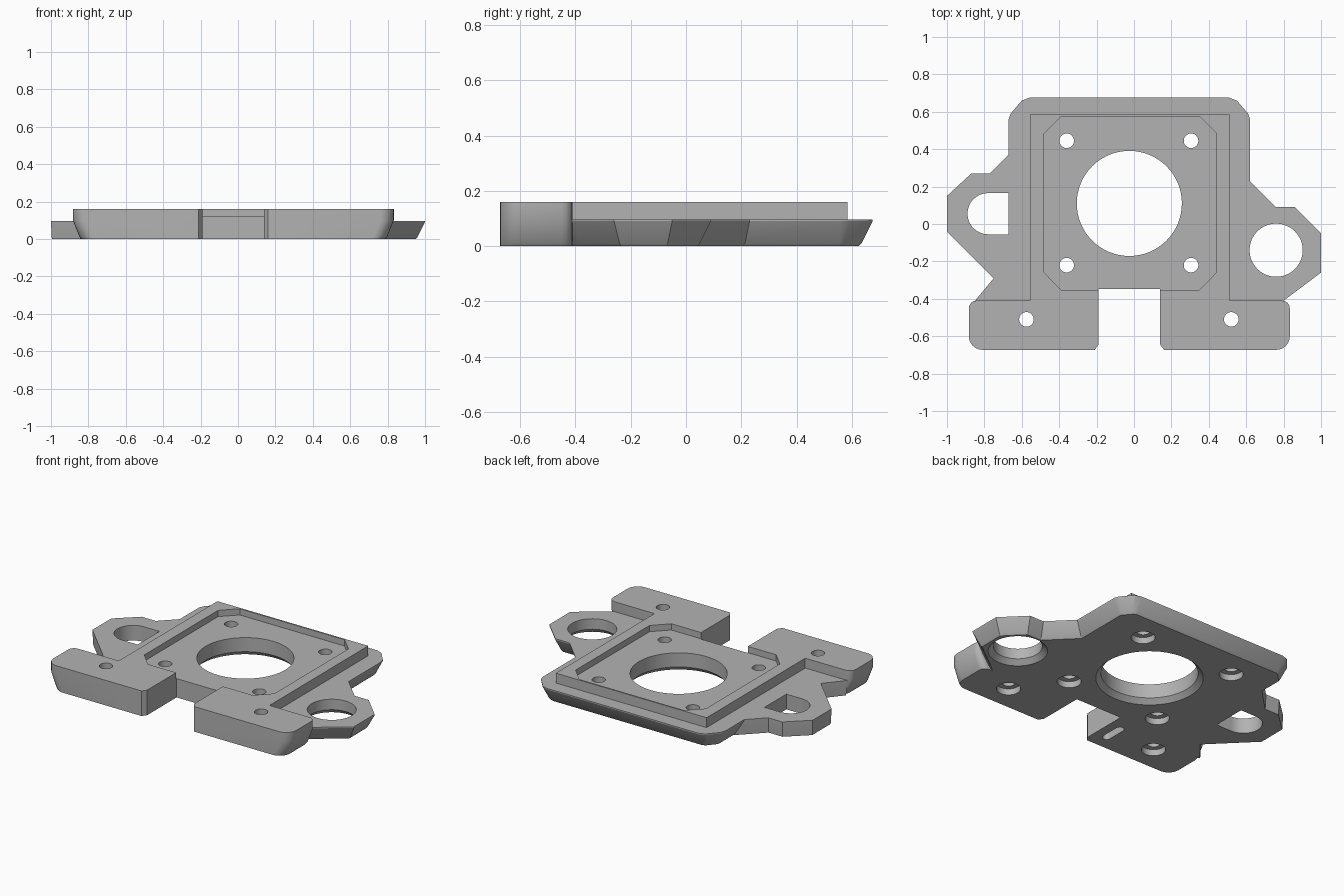
import bpy, bmesh, math
from mathutils import Vector

cube = bpy.data.objects.get("Cube")
if cube:
    bpy.data.objects.remove(cube, do_unlink=True)

grey = bpy.data.materials.new("plain grey")
grey.use_nodes = True
grey.diffuse_color = (0.45, 0.45, 0.45, 1)
grey.node_tree.nodes["Principled BSDF"].inputs["Base Color"].default_value = (0.45, 0.45, 0.45, 1)


def inset(points, rule, amount):
    """Move every edge of a counter-clockwise outline inward by rule(mid, normal) * amount."""
    pts = [Vector(p) for p in points]
    lines = []
    for a, b in zip(pts, pts[1:] + pts[:1]):
        d = (b - a).normalized()
        n = Vector((d.y, -d.x))
        lines.append((n, n.dot(a) - rule((a + b) / 2, n) * amount))
    out = []
    for i, p in enumerate(pts):
        (n1, c1), (n2, c2) = lines[i - 1], lines[i]
        det = n1.x * n2.y - n1.y * n2.x
        out.append(Vector(((c1 * n2.y - c2 * n1.y) / det, (n1.x * c2 - n2.x * c1) / det))
                   if abs(det) > 0.01 else p)
    return out


def loft(name, rings):
    """Closed solid through (outline, height) rings."""
    bm = bmesh.new()
    loops = [[bm.verts.new((p[0], p[1], z)) for p in pts] for pts, z in rings]
    n = len(loops[0])
    bm.faces.new(loops[0][::-1])
    bm.faces.new(loops[-1])
    for lo, hi in zip(loops, loops[1:]):
        for i in range(n):
            j = (i + 1) % n
            bm.faces.new((lo[i], lo[j], hi[j], hi[i]))
    mesh = bpy.data.meshes.new(name)
    bm.to_mesh(mesh)
    bm.free()
    obj = bpy.data.objects.new(name, mesh)
    bpy.context.collection.objects.link(obj)
    mesh.materials.append(grey)
    return obj


def prism(name, pts, z0, z1):
    return loft(name, [(pts, z0), (pts, z1)])


def arc(cx, cy, r, start, end, steps):
    return [(cx + r * math.cos(math.radians(start + (end - start) * i / steps)),
             cy + r * math.sin(math.radians(start + (end - start) * i / steps)))
            for i in range(steps + 1)]


def circle(cx, cy, r, n):
    return arc(cx, cy, r, 0, 360, n)[:-1]


def rect(x0, y0, x1, y1):
    return [(x0, y0), (x1, y0), (x1, y1), (x0, y1)]


def combine(target, other, operation):
    mod = target.modifiers.new("cut", "BOOLEAN")
    mod.operation, mod.solver, mod.object = operation, "EXACT", other
    bpy.context.view_layer.objects.active = target
    bpy.ops.object.modifier_apply(modifier=mod.name)
    bpy.data.objects.remove(other, do_unlink=True)


# Base plate with two side ears, tapering downward except around the left ear
right_ear = [(0.8, -0.41), (1, -0.26), (1, -0.05), (0.86, 0.09), (0.76, 0.09), (0.62, 0.23)]
back = ([(0.62, 0.56), (0.61, 0.59), (0.55, 0.66), (0.51, 0.675)]
        + [(-0.56, 0.675), (-0.6, 0.66), (-0.66, 0.59), (-0.67, 0.56)])
left_ear = [(-0.67, 0.37), (-0.77, 0.27), (-0.87, 0.27), (-1, 0.15),
            (-1, -0.04), (-0.75, -0.29), (-0.85, -0.41)]
outline = [(-0.75, -0.5), (0.7, -0.5)] + right_ear + back + left_ear


def plate_taper(mid, n):
    return 0.1 if mid.x < -0.68 or n.y < -0.9 else 1


plate = loft("mounting_plate", [(inset(outline, plate_taper, 0.05), 0),
                                (inset(outline, plate_taper, 0.04), 0.01),
                                (outline, 0.09), (outline, 0.097)])

# Tall front bar with rounded ends
bar = (arc(-0.81, -0.6, 0.073, 180, 270, 6) + arc(0.76, -0.6, 0.073, 270, 360, 6)
       + arc(0.793, -0.45, 0.04, 0, 90, 4) + arc(-0.843, -0.45, 0.04, 90, 180, 4))


def bar_taper(mid, n):
    return abs(n.x)


front_bar = loft("front_bar", [(inset(bar, bar_taper, 0.045), 0),
                               (inset(bar, bar_taper, 0.035), 0.012),
                               (bar, 0.1), (bar, 0.16)])
combine(plate, front_bar, "UNION")

# Raised square frame
combine(plate, prism("raised_frame", rect(-0.555, -0.5, 0.51, 0.585), 0.05, 0.16), "UNION")

# Shallow recess with cut corners, and the front notch
recess = [(-0.39, -0.352), (0.35, -0.352), (0.44, -0.26), (0.44, 0.485),
          (0.35, 0.575), (-0.39, 0.575), (-0.48, 0.485), (-0.48, -0.26)]
combine(plate, prism("recess", recess, 0.12, 0.3), "DIFFERENCE")
notch = [(-0.215, -0.8), (0.165, -0.8), (0.165, -0.68), (0.14, -0.645),
         (0.14, -0.348), (-0.19, -0.348), (-0.19, -0.645), (-0.215, -0.68)]
combine(plate, prism("notch", notch, -0.1, 0.3), "DIFFERENCE")

# Large openings, flared at the underside
for x, y, r in [(-0.025, 0.11), (0.76, -0.14)] and [(-0.025, 0.11, 0.281), (0.76, -0.14, 0.142)]:
    rings = [(circle(x, y, r + 0.045, 64), -0.015), (circle(x, y, r, 64), 0.03),
             (circle(x, y, r, 64), 0.3)]
    combine(plate, loft("round_opening", rings), "DIFFERENCE")

# D-shaped opening in the left ear
d_shape = arc(-0.78, 0.055, 0.11, 90, 270, 24) + [(-0.67, -0.055), (-0.67, 0.165)]
combine(plate, prism("d_opening", d_shape, -0.1, 0.3), "DIFFERENCE")

# Screw holes with a counterbore underneath
holes = [(x, y) for x in (-0.36, 0.305) for y in (-0.22, 0.445)] + [(-0.575, -0.51), (0.52, -0.51)]
for x, y in holes:
    rings = [(circle(x, y, 0.07, 32), -0.1), (circle(x, y, 0.07, 32), 0.04),
             (circle(x, y, 0.039, 32), 0.041), (circle(x, y, 0.039, 32), 0.3)]
    combine(plate, loft("screw_hole", rings), "DIFFERENCE")

# Blind slot under the left front block
slot = arc(-0.275, -0.575, 0.025, 180, 360, 10) + arc(-0.275, -0.455, 0.025, 0, 180, 10)
combine(plate, prism("slot", slot, -0.1, 0.05), "DIFFERENCE")

plate.select_set(True)
bpy.context.view_layer.objects.active = plate
bpy.ops.object.shade_smooth_by_angle(angle=math.radians(25))
